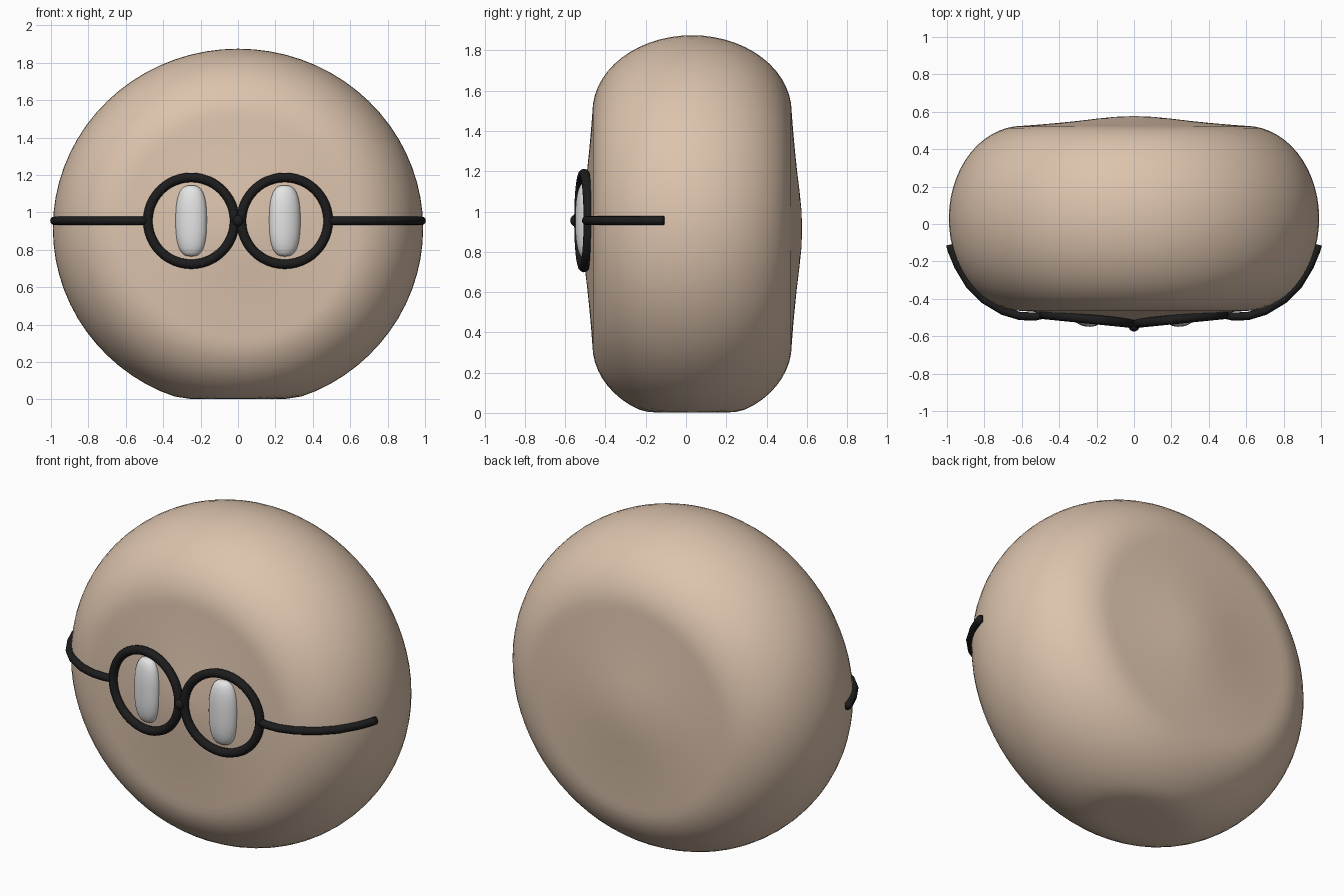
import bpy, bmesh, math
from mathutils import Vector, Matrix

if "Cube" in bpy.data.objects:
    bpy.data.objects.remove(bpy.data.objects["Cube"])


def material(name, rgb):
    m = bpy.data.materials.new(name)
    m.diffuse_color = (*rgb, 1)
    m.use_nodes = True
    m.node_tree.nodes["Principled BSDF"].inputs["Base Color"].default_value = m.diffuse_color
    return m


SKIN = material("tan skin", (0.72, 0.55, 0.42))
WHITE = material("eye white", (0.78, 0.78, 0.78))
BLACK = material("black frame", (0.012, 0.012, 0.013))


def finish(name, bm, mat):
    bmesh.ops.recalc_face_normals(bm, faces=bm.faces)
    for f in bm.faces:
        f.smooth = True
    me = bpy.data.meshes.new(name)
    bm.to_mesh(me)
    bm.free()
    me.materials.append(mat)
    ob = bpy.data.objects.new(name, me)
    bpy.context.collection.objects.link(ob)
    return ob


def tube(name, pts, radius, closed=False, sides=12):
    """Round tube swept along a path."""
    bm = bmesh.new()
    pts = [Vector(p) for p in pts]
    n = len(pts)
    rings = []
    for i, p in enumerate(pts):
        a = pts[(i - 1) % n] if closed else pts[max(i - 1, 0)]
        b = pts[(i + 1) % n] if closed else pts[min(i + 1, n - 1)]
        t = (b - a).normalized()
        ref = Vector((0, 1, 0)) if closed else Vector((0, 0, 1))
        u = t.cross(ref).normalized()
        v = t.cross(u)
        rings.append([bm.verts.new(p + radius * (u * math.cos(k) + v * math.sin(k)))
                      for k in (2 * math.pi * j / sides for j in range(sides))])
    for i in range(n if closed else n - 1):
        r, s = rings[i], rings[(i + 1) % n]
        for j in range(sides):
            bm.faces.new((r[j], r[(j + 1) % sides], s[(j + 1) % sides], s[j]))
    if not closed:
        bm.faces.new(rings[0])
        bm.faces.new(rings[-1])
    return finish(name, bm, BLACK)


# Body: puffed disc revolved about y, flattened underneath
CY, CZ, SEG = 0.03, 0.915, 72
bulge = [(0.1, 0.543), (0.2, 0.533), (0.3, 0.521), (0.4, 0.511), (0.5, 0.502)]
rim = [(0.595 + 0.395 * math.cos(a), 0.495 * math.sin(a))
       for a in (math.pi / 2 - math.pi * i / 28 for i in range(29))]
profile = bulge + rim + [(r, -y) for r, y in reversed(bulge)]
bm = bmesh.new()


def body_vert(r, y, a):
    z = CZ + 0.97 * r * math.sin(a)
    z = 0.5 * (z + math.sqrt(z * z + 0.0002)) if z < 0.3 else z   # soft flat base
    return bm.verts.new((r * math.cos(a), CY + y, z))


rows = [[body_vert(r, y, 2 * math.pi * j / SEG) for j in range(SEG)] for r, y in profile]
for r, s in zip(rows, rows[1:]):
    for j in range(SEG):
        bm.faces.new((r[j], r[(j + 1) % SEG], s[(j + 1) % SEG], s[j]))
for row, y in ((rows[0], 0.547), (rows[-1], -0.547)):
    c = body_vert(0, y, 0)
    for j in range(SEG):
        bm.faces.new((c, row[j], row[(j + 1) % SEG]))
finish("body", bm, SKIN)

GZ = 0.955
temple = [(0.48, -0.483), (0.53, -0.495), (0.61, -0.492), (0.7, -0.465), (0.8, -0.405),
          (0.88, -0.325), (0.94, -0.225), (0.975, -0.14), (0.983, -0.11)]


def power(c, e):
    return math.copysign(abs(c) ** e, c)


for side, s in (("left", -1), ("right", 1)):
    # Lens rim, tilted to follow the face
    tube(side + "_lens_rim",
         [(s * (0.25 + 0.232 * math.cos(a)), -0.507 + 0.1 * 0.232 * math.cos(a),
           GZ + 0.232 * math.sin(a))
          for a in (2 * math.pi * i / 48 for i in range(48))], 0.025, closed=True)
    # Temple arm
    tube(side + "_temple", [(s * x, y, GZ) for x, y in temple], 0.022)
    # Eye: tall squared ellipsoid
    bm = bmesh.new()
    bmesh.ops.create_uvsphere(bm, u_segments=32, v_segments=24, radius=1)
    for v in bm.verts:
        x, y, z = v.co
        h = math.hypot(x, y)
        k = power(h, 0.7) / h if h > 1e-5 else 0
        v.co = (s * 0.25 + 0.084 * x * k, -0.492 + 0.057 * y * k + 0.008 * s * x * k,
                GZ + 0.19 * power(z, 0.8))
    finish(side + "_eye", bm, WHITE)

# Bridge bead between the rims
bm = bmesh.new()
bmesh.ops.create_uvsphere(bm, u_segments=16, v_segments=12, radius=0.03,
                          matrix=Matrix.Translation((0, -0.545, GZ)))
finish("bridge", bm, BLACK)
